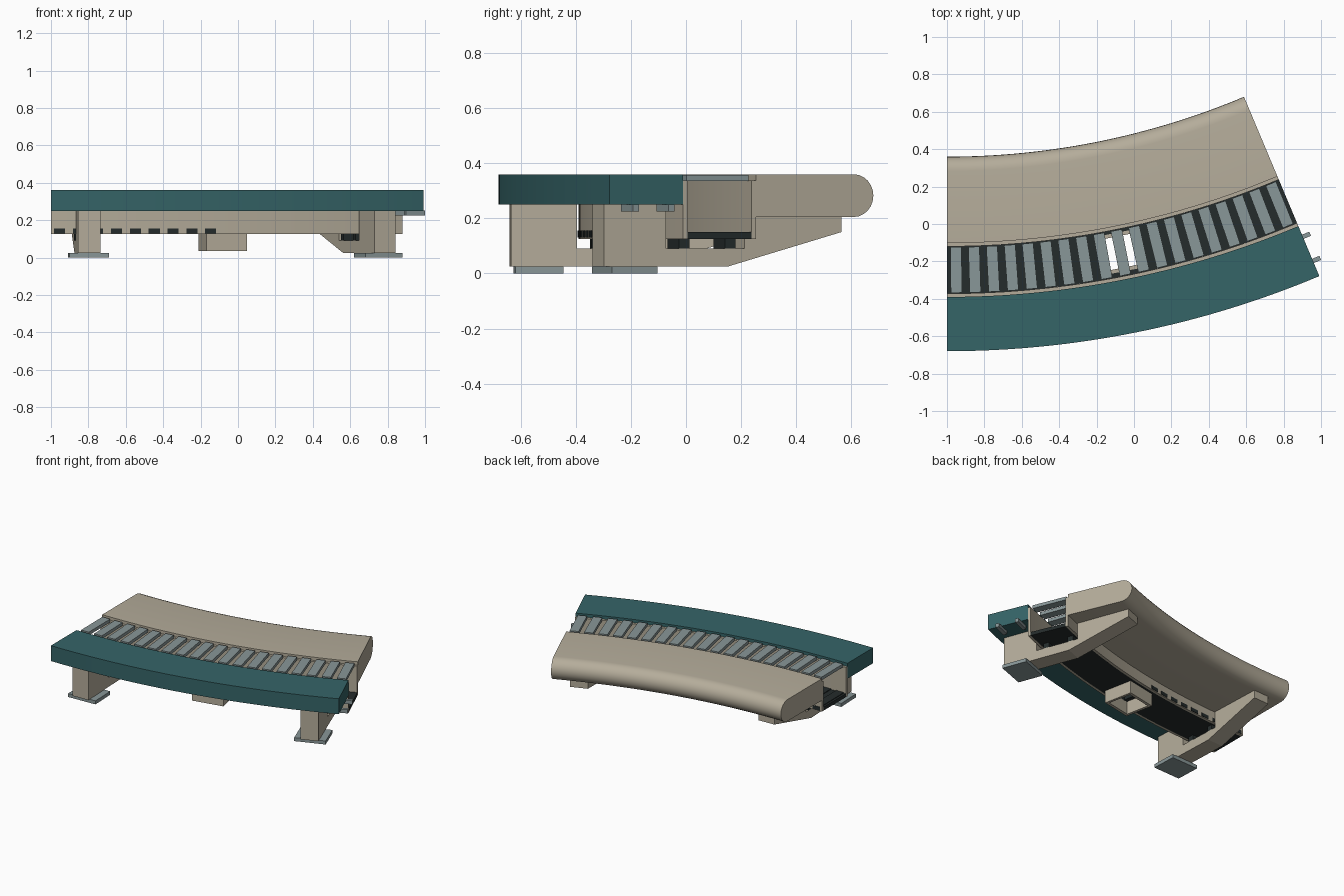
import bpy, bmesh, math

if "Cube" in bpy.data.objects:
    bpy.data.objects.remove(bpy.data.objects["Cube"])

CY = 4.458                      # bend centre is at (-1, CY)
END = math.radians(22.8)        # bend angle
R_OUT, R_RAIL_OUT, R_RAIL_IN, R_IN = 5.138, 4.848, 4.56, 4.098


def material(name, rgb):
    m = bpy.data.materials.new(name)
    m.diffuse_color = (*rgb, 1)
    m.use_nodes = True
    m.node_tree.nodes["Principled BSDF"].inputs["Base Color"].default_value = m.diffuse_color
    return m


TEAL = material("teal", (0.036, 0.128, 0.137))
BEIGE = material("beige", (0.46, 0.415, 0.325))
GREY = material("steel grey", (0.25, 0.31, 0.315))
DARK = material("dark plastic", (0.018, 0.025, 0.025))


def point(a, r, t, z):
    """Bend coordinates (angle, radius, tangent offset, height) to world."""
    s, c = math.sin(a), math.cos(a)
    return (-1 + r * s + t * c, CY - r * c + t * s, z)


def loft(bm, rings):
    """Closed solid through a row of equal rings."""
    vs = [[bm.verts.new(p) for p in ring] for ring in rings]
    n = len(vs[0])
    for a, b in zip(vs, vs[1:]):
        for i in range(n):
            bm.faces.new((a[i], a[(i + 1) % n], b[(i + 1) % n], b[i]))
    bm.faces.new(vs[0][::-1])
    bm.faces.new(vs[-1])


def rect(r0, r1, z0, z1):
    return [(r0, z0), (r1, z0), (r1, z1), (r0, z1)]


def arc(bm, profile, a0=0.0, a1=END, n=32):
    """Sweep a radius/height profile round the bend."""
    loft(bm, [[point(a0 + (a1 - a0) * i / n, r, 0, z) for r, z in profile]
              for i in range(n + 1)])


def prism(bm, profile, a, t0, t1):
    """Straight extrusion of a profile along the tangent at angle a."""
    loft(bm, [[point(a, r, t, z) for r, z in profile] for t in (t0, t1)])


def finish(name, bm, mat, smooth=True):
    bmesh.ops.recalc_face_normals(bm, faces=bm.faces)
    me = bpy.data.meshes.new(name)
    bm.to_mesh(me)
    bm.free()
    me.materials.append(mat)
    if smooth:
        me.shade_smooth()
        me.set_sharp_from_angle(angle=math.radians(30))
    ob = bpy.data.objects.new(name, me)
    bpy.context.collection.objects.link(ob)
    return ob


# outer bumper
bm = bmesh.new()
arc(bm, rect(R_RAIL_OUT, R_OUT, 0.25, 0.36))
finish("outer_bumper", bm, TEAL)

# table slab with a fully rounded inner edge
bm = bmesh.new()
rad = 0.0775
nose = [(R_IN + rad - rad * math.sin(math.pi * k / 12),
         0.2825 - rad * math.cos(math.pi * k / 12)) for k in range(13)]
arc(bm, [(R_RAIL_IN, 0.205)] + nose + [(R_RAIL_IN, 0.36)])
finish("table", bm, BEIGE)

# channel side walls
for name, r0, r1 in (("outer_wall", 4.83, R_RAIL_OUT), ("inner_wall", R_RAIL_IN, 4.578)):
    bm = bmesh.new()
    arc(bm, rect(r0, r1, 0.125, 0.337))
    finish(name, bm, BEIGE)

# channel floor with an opening for the chute
H0, H1 = math.radians(10.15), math.radians(12.4)
bm = bmesh.new()
arc(bm, rect(4.578, 4.83, 0.125, 0.15), 0, H0, 14)
arc(bm, rect(4.578, 4.83, 0.125, 0.15), H1, END, 14)
arc(bm, rect(4.578, 4.615, 0.125, 0.15), H0, H1, 4)
arc(bm, rect(4.785, 4.83, 0.125, 0.15), H0, H1, 4)
finish("channel_floor", bm, DARK)

# cross slats and the dark return slats showing through the walls
PITCH = END / 19
bm = bmesh.new()
for i in range(19):
    prism(bm, rect(4.582, 4.826, 0.335, 0.358), (i + 0.5) * PITCH, -0.03, 0.03)
finish("slats", bm, GREY, False)
bm = bmesh.new()
for i in range(9):
    prism(bm, rect(4.557, 4.851, 0.13, 0.155), (i + 0.45) * PITCH, -0.03, 0.03)
finish("return_slats", bm, DARK, False)

# open chute under the channel
A = math.radians(11.27)
bm = bmesh.new()
for r0, r1, t0, t1 in ((4.595, 4.615, -0.11, 0.11), (4.785, 4.805, -0.11, 0.11),
                       (4.615, 4.785, -0.11, -0.092), (4.615, 4.785, 0.092, 0.11)):
    prism(bm, rect(r0, r1, 0.036, 0.153), A, t0, t1)
finish("chute", bm, BEIGE, False)

# supports: leg bracket, rail clamps and foot plate
LEG = [(5.10, 0.025), (5.10, 0.25), (4.86, 0.25), (4.86, 0.09), (4.556, 0.09),
       (4.556, 0.205), (4.18, 0.205), (4.18, 0.15), (4.62, 0.025)]
for side, deg in (("left", 2.3), ("right", 20.5)):
    a = math.radians(deg)
    bm = bmesh.new()
    prism(bm, LEG, a, -0.06, 0.06)
    finish(side + "_leg", bm, BEIGE, False)
    bm = bmesh.new()
    for r in (4.61, 4.788):
        prism(bm, rect(r - 0.02, r + 0.02, 0.09, 0.126), a, -0.06, 0.06)
    finish(side + "_clamps", bm, DARK, False)
    bm = bmesh.new()
    prism(bm, rect(4.91, 5.085, 0.0, 0.025), a, -0.105, 0.105)
    finish(side + "_foot", bm, GREY, False)

# joining tabs at the far end
bm = bmesh.new()
for r in (4.91, 5.05):
    prism(bm, rect(r - 0.012, r + 0.012, 0.225, 0.251), END, -0.07, 0.042)
finish("joining_tabs", bm, GREY, False)
